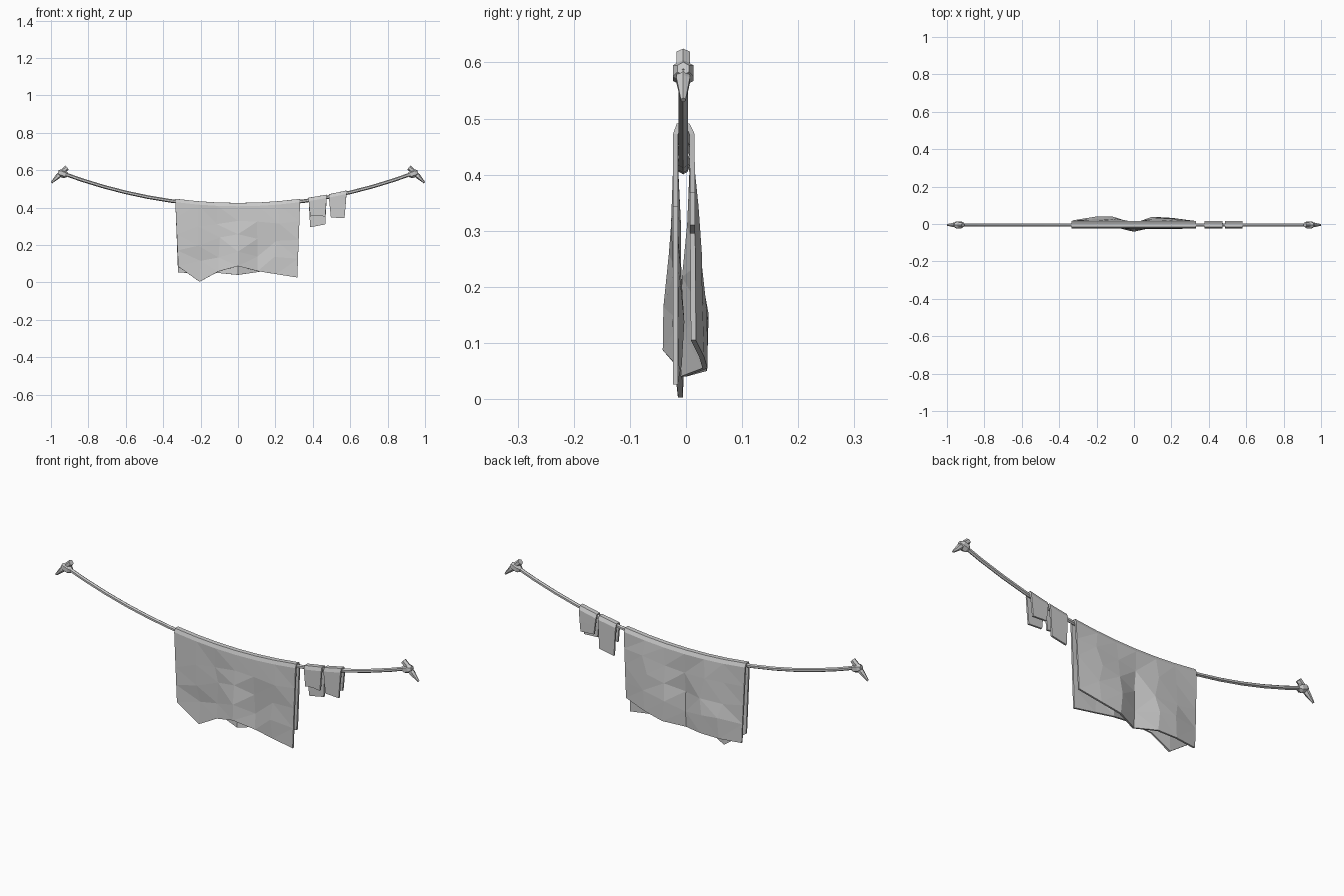
import bpy, bmesh, math, random
from mathutils import Vector

if "Cube" in bpy.data.objects:
    bpy.data.objects.remove(bpy.data.objects["Cube"])

random.seed(4)
YC = -0.005          # rope centre line in y


def rope_z(x):
    return 0.41 + 0.197 * x * x


def make_object(name, bm):
    bmesh.ops.recalc_face_normals(bm, faces=bm.faces)
    me = bpy.data.meshes.new(name)
    bm.to_mesh(me)
    bm.free()
    ob = bpy.data.objects.new(name, me)
    bpy.context.collection.objects.link(ob)
    return ob


def tube(name, pts, radii, sides=6):
    """Closed faceted tube through points (x, z) lying in the rope plane."""
    bm = bmesh.new()
    pts = [Vector((x, YC, z)) for x, z in pts]
    rings = []
    for i, p in enumerate(pts):
        d = (pts[min(i + 1, len(pts) - 1)] - pts[max(i - 1, 0)]).normalized()
        side = Vector((0, 1, 0))
        up = d.cross(side)
        rings.append([bm.verts.new(p + radii[i] * (side * math.cos(a) + up * math.sin(a)))
                      for a in (2 * math.pi * (k + 0.5) / sides for k in range(sides))])
    for a, b in zip(rings, rings[1:]):
        for k in range(sides):
            j = (k + 1) % sides
            bm.faces.new((a[k], a[j], b[j], b[k]))
    bm.faces.new(rings[0])
    bm.faces.new(rings[-1])
    return make_object(name, bm)


def cloth(name, xs, front, back, rows, taper, wrinkle, thick=0.009):
    """Sheet folded over the rope; front/back list (bottom z, bottom y) per column."""
    bm = bmesh.new()
    mid = (xs[0] + xs[-1]) / 2
    cols = []
    for c, x in enumerate(xs):
        zt = rope_z(x)
        edge = c in (0, len(xs) - 1)

        def panel(bottom, y_top):
            out = []
            for r in range(rows + 1):
                t = r / rows
                z = zt - 0.004 + (bottom[0] - zt + 0.004) * t
                y = y_top + (bottom[1] - y_top) * min(1, t * 1.25)
                px = mid + (x - mid) * (1 - taper * t)
                if 0 < r < rows and not edge:
                    y += random.uniform(-wrinkle, wrinkle)
                    z += random.uniform(-wrinkle, wrinkle) * 3
                    if abs(x) > 0.01:
                        px += random.uniform(-wrinkle, wrinkle) * 3
                out.append((px, y, z))
            return out

        ridge = [(x, YC - 0.009, zt + 0.011), (x, YC + 0.009, zt + 0.011)]
        path = panel(front[c], -0.0185)[::-1] + ridge + panel(back[c], 0.0105)
        cols.append([bm.verts.new(p) for p in path])
    for a, b in zip(cols, cols[1:]):
        for k in range(len(a) - 1):
            bm.faces.new((a[k], b[k], b[k + 1], a[k + 1]))
    if wrinkle:
        big = [f for f in bm.faces if f.calc_center_median().z < 0.41]
        bmesh.ops.triangulate(bm, faces=big)
    ob = make_object(name, bm)
    m = ob.modifiers.new("thickness", 'SOLIDIFY')
    m.thickness = thick
    m.offset = 0
    return ob


# Sagging rope
xs = [-0.96 + 1.92 * i / 16 for i in range(17)]
tube("rope", [(x, rope_z(x)) for x in xs], [0.0095] * len(xs))

# Knots with a short stub and a tapered loose end on each side
for s, side in ((-1, "left"), (1, "right")):
    tube(f"{side}_knot", [(s * 0.912, 0.574), (s * 0.925, 0.577), (s * 0.948, 0.585), (s * 0.962, 0.589)],
         [0.012, 0.021, 0.021, 0.012])
    tube(f"{side}_knot_stub", [(s * 0.955, 0.578), (s * 0.914, 0.614)], [0.013, 0.014])
    tube(f"{side}_loose_end", [(s * 0.94, 0.588), (s * 0.962, 0.568), (s * 0.997, 0.533)],
         [0.012, 0.014, 0.005])

# Large sheet with a centre pleat
cloth("large_sheet", [-0.335, -0.215, -0.11, 0, 0.11, 0.215, 0.332],
      [(0.085, -0.019), (0.003, -0.010), (0.058, -0.012), (0.087, -0.037),
       (0.060, -0.012), (0.044, -0.016), (0.026, -0.019)],
      [(0.052, 0.016), (0.050, 0.033), (0.050, 0.032), (0.040, -0.005),
       (0.055, 0.034), (0.075, 0.028), (0.105, 0.013)],
      rows=4, taper=0.045, wrinkle=0.005)

# Two small cloths
cloth("small_cloth_inner", [0.378, 0.425, 0.474],
      [(0.353, -0.0185), (0.357, -0.0185), (0.352, -0.0185)],
      [(0.295, 0.0115), (0.302, 0.0115), (0.310, 0.0115)],
      rows=2, taper=0.16, wrinkle=0)
cloth("small_cloth_outer", [0.486, 0.532, 0.58],
      [(0.347, -0.0185), (0.345, -0.0185), (0.343, -0.0185)],
      [(0.372, 0.0115), (0.370, 0.0115), (0.368, 0.0115)],
      rows=2, taper=0.22, wrinkle=0)
